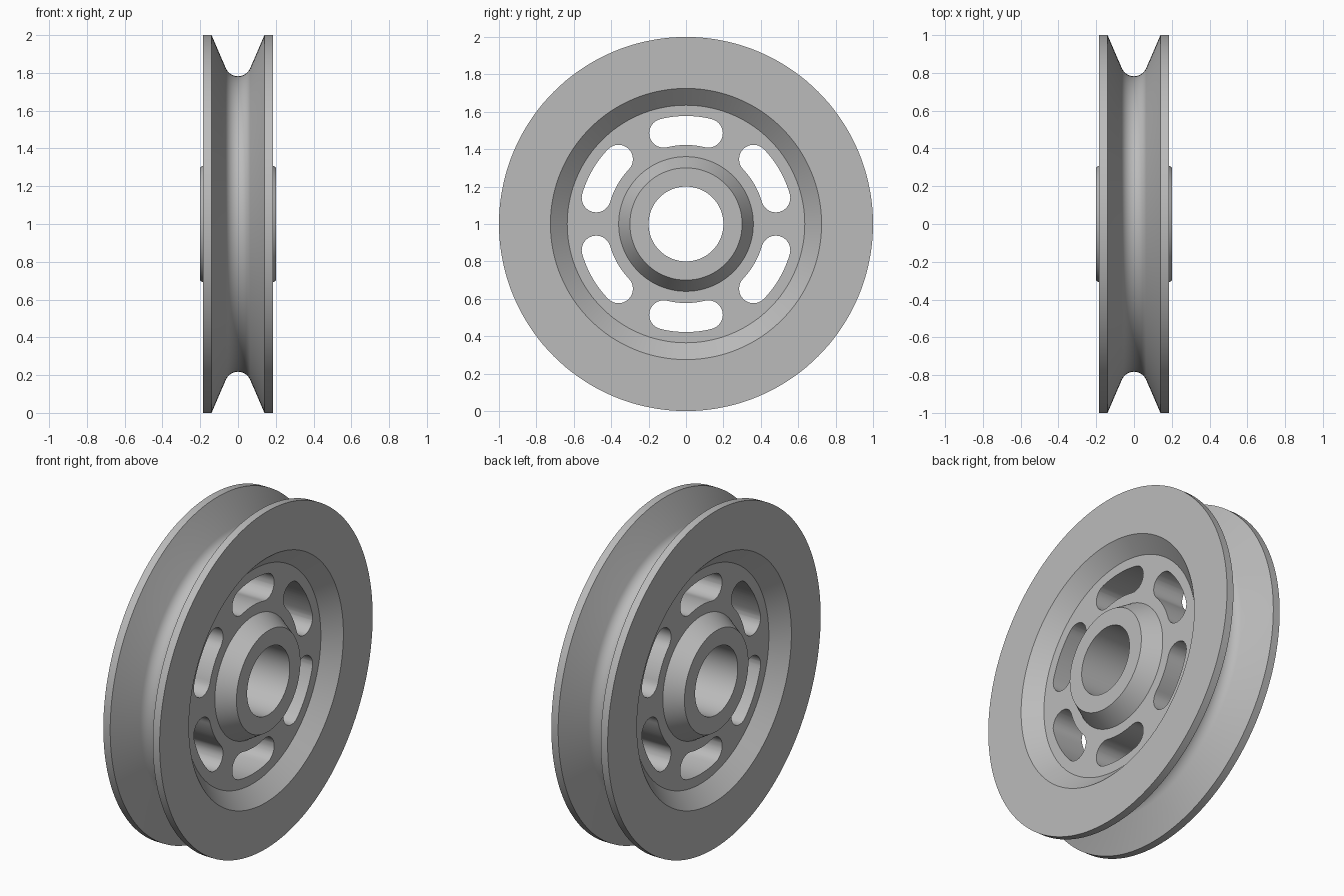
import bpy, bmesh
from math import sin, cos, pi, radians

cube = bpy.data.objects.get("Cube")
if cube:
    bpy.data.objects.remove(cube, do_unlink=True)

SEGMENTS = 144
CENTRE_Z = 1.0

grey = bpy.data.materials.new("plain grey")
grey.use_nodes = True
grey.diffuse_color = (0.5, 0.5, 0.5, 1)
grey.node_tree.nodes["Principled BSDF"].inputs["Base Color"].default_value = (0.5, 0.5, 0.5, 1)


def make_object(name, bm):
    bmesh.ops.recalc_face_normals(bm, faces=bm.faces[:])
    mesh = bpy.data.meshes.new(name)
    bm.to_mesh(mesh)
    bm.free()
    mesh.materials.append(grey)
    obj = bpy.data.objects.new(name, mesh)
    obj.location.z = CENTRE_Z
    bpy.context.collection.objects.link(obj)
    return obj


def revolve(name, profile):
    """Spin a closed (x, radius) profile around the x axis."""
    bm = bmesh.new()
    rings = []
    for i in range(SEGMENTS):
        a = 2 * pi * i / SEGMENTS
        rings.append([bm.verts.new((x, r * sin(a), r * cos(a))) for x, r in profile])
    n = len(profile)
    for i, ring in enumerate(rings):
        following = rings[(i + 1) % SEGMENTS]
        for j in range(n):
            k = (j + 1) % n
            bm.faces.new((ring[j], ring[k], following[k], following[j]))
    return make_object(name, bm)


def slot_outline(middle, radius=0.5, half_width=0.0775, sweep=radians(13.8), steps=12):
    """Curved slot with round ends, as (y, z) points."""
    points = []
    for side in (1, -1):
        # outer edge, then inner edge on the way back
        for i in range(1, steps):
            a = middle + side * sweep * (2 * i / steps - 1)
            r = radius + side * half_width
            points.append((r * cos(a), r * sin(a)))
        # round end
        end = middle + side * sweep
        for i in range(steps + 1):
            t = end + (0 if side > 0 else pi) + pi * i / steps
            points.append((radius * cos(end) + half_width * cos(t),
                           radius * sin(end) + half_width * sin(t)))
    return points


# Pulley body: bore, hub, recessed web and flange on one side, then mirrored
side = [(0.20, 0.20), (0.20, 0.30), (0.10, 0.36), (0.10, 0.635),
        (0.185, 0.725), (0.185, 1.0), (0.14, 1.0)]

# Rounded groove floor, tangent to the sloping walls
groove = []
for i in range(17):
    a = radians(66.5) * (1 - i / 8)
    groove.append((0.07 * sin(a), 0.852 - 0.07 * cos(a)))

profile = side + groove + [(-x, r) for x, r in reversed(side)]
pulley = revolve("pulley_wheel", profile)

# Six curved lightening slots through the web
bm = bmesh.new()
for k in range(6):
    outline = slot_outline(radians(90 + 60 * k))
    face = bm.faces.new([bm.verts.new((-0.3, y, z)) for y, z in outline])
    new = bmesh.ops.extrude_face_region(bm, geom=[face])["geom"]
    bmesh.ops.translate(bm, vec=(0.6, 0, 0),
                        verts=[v for v in new if isinstance(v, bmesh.types.BMVert)])
cutter = make_object("slot_cutter", bm)
cutter.hide_render = True

cut = pulley.modifiers.new("slots", "BOOLEAN")
cut.operation = "DIFFERENCE"
cut.solver = "EXACT"
cut.object = cutter

bpy.ops.object.select_all(action="DESELECT")
pulley.select_set(True)
bpy.context.view_layer.objects.active = pulley
bpy.ops.object.modifier_apply(modifier=cut.name)
bpy.data.objects.remove(cutter, do_unlink=True)

# Smooth round surfaces, crisp edges
bpy.ops.object.shade_smooth_by_angle(angle=radians(20))
